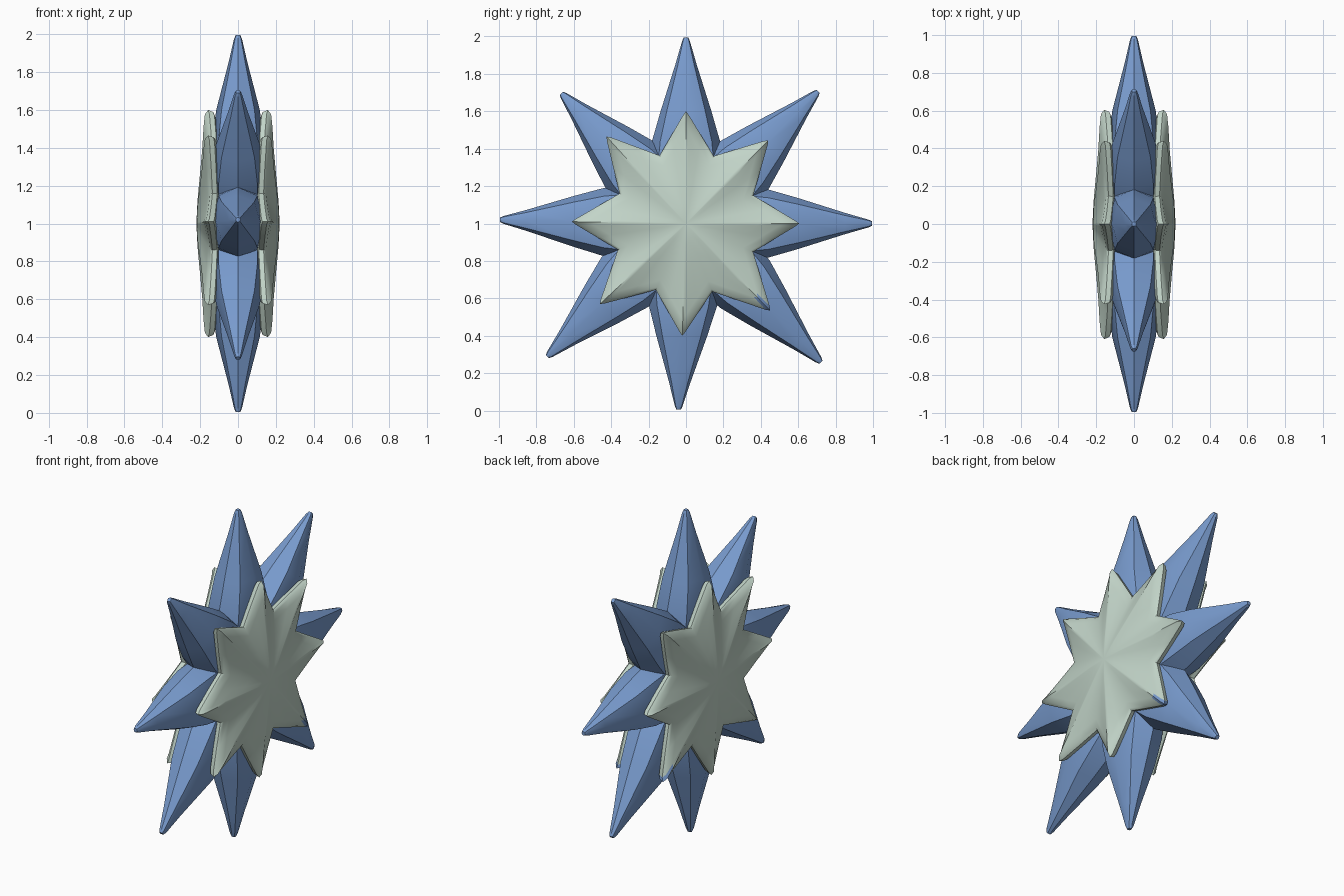
import bpy, bmesh, math
from mathutils import Vector

cube = bpy.data.objects.get("Cube")
if cube:
    bpy.data.objects.remove(cube, do_unlink=True)


def material(name, rgb):
    m = bpy.data.materials.new(name)
    m.use_nodes = True
    m.diffuse_color = (*rgb, 1)
    m.node_tree.nodes["Principled BSDF"].inputs["Base Color"].default_value = (*rgb, 1)
    return m


BLUE = material("soft blue", (0.19, 0.33, 0.62))
PALE = material("pale sage", (0.54, 0.66, 0.58))
CENTRE = Vector((0, 0, 1))


def finish(bm, name, mats, angle):
    bmesh.ops.recalc_face_normals(bm, faces=bm.faces)
    mesh = bpy.data.meshes.new(name)
    bm.to_mesh(mesh)
    bm.free()
    ob = bpy.data.objects.new(name, mesh)
    bpy.context.collection.objects.link(ob)
    for m in mats:
        mesh.materials.append(m)
    bpy.ops.object.select_all(action="DESELECT")
    ob.select_set(True)
    bpy.context.view_layer.objects.active = ob
    bpy.ops.object.shade_smooth_by_angle(angle=math.radians(angle))
    return ob


def bridge(bm, a, b):
    n = len(a)
    return [bm.faces.new((a[i], a[(i + 1) % n], b[(i + 1) % n], b[i])) for i in range(n)]


def axes(y, z):
    u = Vector((0, y, z - 1))
    length = u.length
    u.normalize()
    return u, Vector((0, -u.z, u.y)), length


# Long blue spikes: (fraction of length, half width, half depth)
PROFILE = [(0, 0.2, 0.11), (0.3, 0.2, 0.135), (0.44, 0.182, 0.135), (0.6, 0.136, 0.115),
           (0.85, 0.057, 0.05), (0.975, 0.021, 0.021), (0.995, 0.012, 0.012)]


def spike(name, y, z):
    u, v, length = axes(y, z)
    bm = bmesh.new()
    rings = []
    for t, w, d in PROFILE:
        ring = []
        for k in range(8):
            a = k * math.pi / 4
            full = 1.07 if k % 2 else 1
            p = CENTRE + u * t * length + v * w * full * math.cos(a)
            p.x = d * full * math.sin(a)
            ring.append(bm.verts.new(p))
        rings.append(ring)
    for a, b in zip(rings, rings[1:]):
        bridge(bm, a, b)
    bm.faces.new(rings[0])
    bm.faces.new(rings[-1])
    finish(bm, name, [BLUE], 32)


SPIKES = {
    "back": (1, 1), "upper_back": (0.71, 1.71), "top": (0, 2), "upper_front": (-0.67, 1.7),
    "front": (-1, 1.02), "lower_front": (-0.745, 0.285), "bottom": (-0.04, 0),
    "lower_back": (0.725, 0.255),
}
for place, (y, z) in SPIKES.items():
    spike(place + "_spike", y, z)

# Pale star outline: rounded tips, straight flanks and valleys
TIPS = [(0.605, 1), (0.44, 1.445), (0, 1.6), (-0.425, 1.465),
        (-0.61, 1.01), (-0.46, 0.57), (-0.02, 0.4), (0.45, 0.535)]


def star_outline():
    pts = []
    tips = [Vector((0, y, z - 1)) for y, z in TIPS]
    valleys = [(tips[i].normalized() + tips[(i + 1) % 8].normalized()).normalized() * 0.39
               for i in range(8)]
    for i, (y, z) in enumerate(TIPS):
        u, v, length = axes(y, z)
        left = u * (length - 0.02) - v * 0.015
        right = u * (length - 0.02) + v * 0.015
        before, after = valleys[i - 1], valleys[i]
        # each entry: point, how much it belongs to the ridge
        pts += [((before + left) / 2, 0.3), (left, 0.7), (tips[i], 1),
                (right, 0.7), ((right + after) / 2, 0.3), (after, 0)]
    return pts


# (scale, depth in valleys, depth on ridges), running over the face and behind it
LAYERS = [(0.2, 0.214, 0.214), (0.45, 0.197, 0.2), (0.65, 0.18, 0.189), (0.85, 0.16, 0.182),
          (0.96, 0.148, 0.175), (1, 0.135, 0.158), (0.98, 0.11, 0.13), (0.85, 0.08, 0.1)]


def star(name, side):
    bm = bmesh.new()
    outline = star_outline()
    rings = []
    for scale, low, high in LAYERS:
        ring = []
        for p, ridge in outline:
            q = CENTRE + p * scale
            q.x = side * (low + (high - low) * ridge)
            ring.append(bm.verts.new(q))
        rings.append(ring)
    for a, b in zip(rings, rings[1:]):
        bridge(bm, a, b)
    hub = bm.verts.new((side * 0.22, 0, 1))
    first = rings[0]
    for i in range(len(first)):
        bm.faces.new((hub, first[i], first[(i + 1) % len(first)]))
    bm.faces.new(rings[-1])
    # the lower back tip is painted like the spikes
    for f in bm.faces:
        c = f.calc_center_median()
        f.material_index = int(c.y + 1 - c.z > 0.79)
    finish(bm, name, [PALE, BLUE], 40)


star("left_star", 1)
star("right_star", -1)
